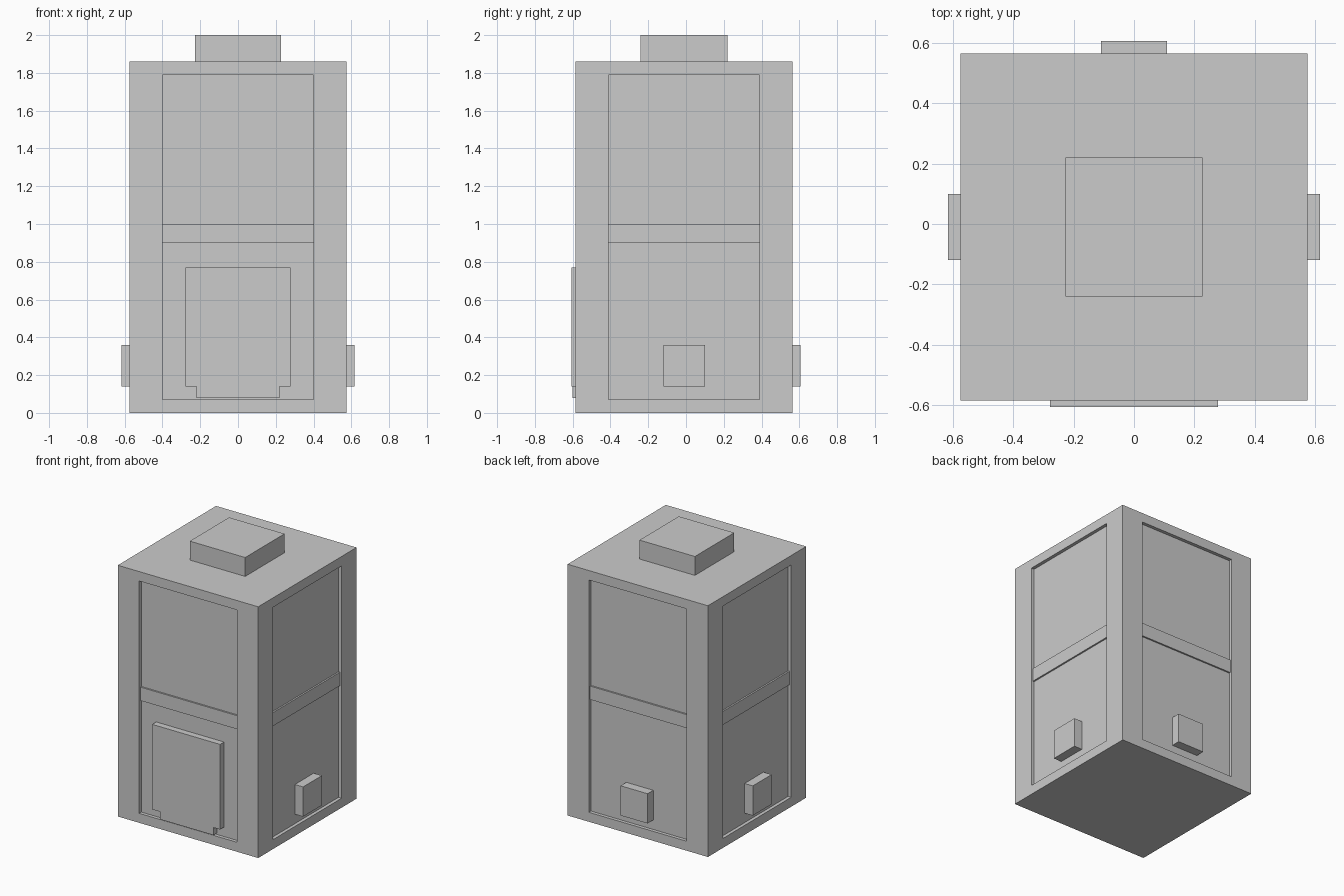
import bpy, bmesh
from mathutils import Vector

if "Cube" in bpy.data.objects:
    bpy.data.objects.remove(bpy.data.objects["Cube"])

CY = -0.01            # the cabin sits slightly forward of the origin
HALF, HEIGHT = 0.575, 1.86
PANEL_HALF = 0.40
BAND_DEPTH, PANEL_DEPTH = 0.013, 0.025
Z_CUTS = (0.07, 0.90, 1.00, 1.79)


def finish(name, bm):
    bmesh.ops.recalc_face_normals(bm, faces=bm.faces[:])
    mesh = bpy.data.meshes.new(name)
    bm.to_mesh(mesh)
    bm.free()
    obj = bpy.data.objects.new(name, mesh)
    bpy.context.collection.objects.link(obj)
    return obj


def add_cube(bm, lo, hi):
    lo, hi = Vector(lo), Vector(hi)
    verts = bmesh.ops.create_cube(bm, size=1)["verts"]
    for v in verts:
        v.co = Vector([(a + b) / 2 + c * (b - a) for a, b, c in zip(lo, hi, v.co)])


def box(name, lo, hi):
    bm = bmesh.new()
    add_cube(bm, lo, hi)
    return finish(name, bm)


def cut(bm, co, no):
    bmesh.ops.bisect_plane(bm, geom=bm.verts[:] + bm.edges[:] + bm.faces[:],
                           plane_co=co, plane_no=no)


def sink(bm, faces, offset):
    """Push a region of faces inwards, making walls; return the sunken faces."""
    geom = bmesh.ops.extrude_face_region(bm, geom=faces)["geom"]
    verts = [g for g in geom if isinstance(g, bmesh.types.BMVert)]
    new = [g for g in geom if isinstance(g, bmesh.types.BMFace)]
    bmesh.ops.translate(bm, verts=verts, vec=offset)
    old = [f for f in faces if f.is_valid and f not in new]
    if old:
        bmesh.ops.delete(bm, geom=old, context='FACES_ONLY')
    return new


# Cabin body: a box with two sunken panels and a shallow middle band per side
bm = bmesh.new()
add_cube(bm, (-HALF, CY - HALF, 0), (HALF, CY + HALF, HEIGHT))
for s in (-PANEL_HALF, PANEL_HALF):
    cut(bm, (s, 0, 0), (1, 0, 0))
    cut(bm, (0, CY + s, 0), (0, 1, 0))
for z in Z_CUTS:
    cut(bm, (0, 0, z), (0, 0, 1))
bm.normal_update()
for n in (Vector((1, 0, 0)), Vector((-1, 0, 0)), Vector((0, 1, 0)), Vector((0, -1, 0))):
    side = Vector((n.y, n.x, 0))
    faces = []
    for f in bm.faces:
        c = f.calc_center_median() - Vector((0, CY, 0))
        if (f.normal.dot(n) > 0.9 and c.dot(n) > HALF - 0.001
                and abs(c.dot(side)) < PANEL_HALF and Z_CUTS[0] < c.z < Z_CUTS[3]):
            faces.append(f)
    sunk = sink(bm, faces, -n * BAND_DEPTH)
    panels = [f for f in sunk
              if not Z_CUTS[1] < f.calc_center_median().z < Z_CUTS[2]]
    sink(bm, panels, -n * (PANEL_DEPTH - BAND_DEPTH))
    bm.normal_update()
bmesh.ops.recalc_face_normals(bm, faces=bm.faces[:])
bmesh.ops.dissolve_limit(bm, angle_limit=0.01, verts=bm.verts[:], edges=bm.edges[:])
finish("cabin_body", bm)

# Roof cap
box("roof_cap", (-0.227, CY - 0.23, HEIGHT), (0.227, CY + 0.23, 2.0))

# Front plate and the narrower foot under it
panel_y = CY - HALF + PANEL_DEPTH
box("front_plate", (-0.278, -0.607, 0.14), (0.278, panel_y, 0.77))
box("front_plate_foot", (-0.22, -0.60, 0.08), (0.22, panel_y, 0.14))

# Small blocks on the other three sides
inner = HALF - PANEL_DEPTH
box("right_block", (inner, CY - 0.11, 0.14), (0.617, CY + 0.11, 0.36))
box("left_block", (-0.617, CY - 0.11, 0.14), (-inner, CY + 0.11, 0.36))
box("back_block", (-0.11, CY + inner, 0.14), (0.11, 0.607, 0.36))
